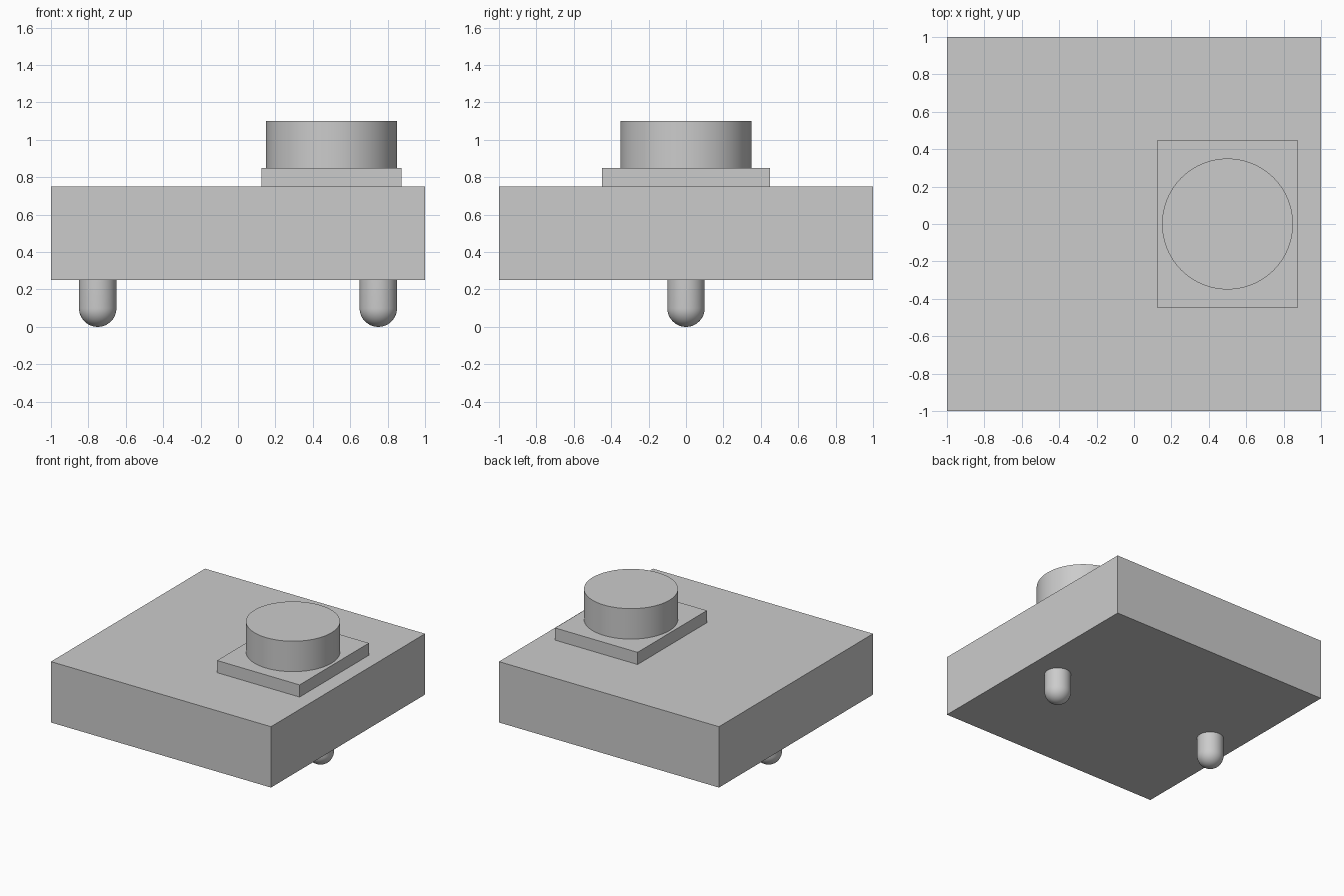
import bpy
import bmesh
import math
from mathutils import Matrix, Vector

cube = bpy.data.objects.get("Cube")
if cube:
    bpy.data.objects.remove(cube, do_unlink=True)

grey = bpy.data.materials.new("light grey")
grey.use_nodes = True
colour = (0.6, 0.6, 0.6, 1)
grey.diffuse_color = colour
grey.node_tree.nodes["Principled BSDF"].inputs["Base Color"].default_value = colour


def finish(name, bm, location, smooth=False):
    bmesh.ops.recalc_face_normals(bm, faces=bm.faces)
    mesh = bpy.data.meshes.new(name)
    bm.to_mesh(mesh)
    bm.free()
    mesh.materials.append(grey)
    obj = bpy.data.objects.new(name, mesh)
    obj.location = location
    bpy.context.collection.objects.link(obj)
    if smooth:
        bpy.ops.object.select_all(action="DESELECT")
        obj.select_set(True)
        bpy.context.view_layer.objects.active = obj
        bpy.ops.object.shade_smooth_by_angle(angle=math.radians(30))
    return obj


def box(name, size, location):
    bm = bmesh.new()
    bmesh.ops.create_cube(bm, size=1, matrix=Matrix.Diagonal((*size, 1)))
    return finish(name, bm, location)


def round_pin(name, radius, height, location):
    # Half outline from the domed tip up to the flat top, spun around z
    steps = 12
    outline = [(radius * math.sin(a), radius * (1 - math.cos(a)))
               for a in (math.pi / 2 * i / steps for i in range(steps + 1))]
    outline += [(radius, height), (0, height)]
    bm = bmesh.new()
    verts = [bm.verts.new((r, 0, z)) for r, z in outline]
    edges = [bm.edges.new(pair) for pair in zip(verts, verts[1:])]
    bmesh.ops.spin(bm, geom=verts + edges, cent=Vector(), axis=(0, 0, 1),
                   angle=math.tau, steps=48)
    bmesh.ops.remove_doubles(bm, verts=bm.verts, dist=0.0001)
    return finish(name, bm, location, smooth=True)


# Main slab and raised pad
box("body_block", (2, 2, 0.5), (0, 0, 0.5))
box("button_base", (0.75, 0.9, 0.1), (0.5, 0, 0.8))

# Round button
bm = bmesh.new()
bmesh.ops.create_cone(bm, cap_ends=True, segments=96, radius1=0.35,
                      radius2=0.35, depth=0.25)
finish("round_button", bm, (0.5, 0, 0.975), smooth=True)

# Pair of domed pins underneath
for side, x in (("left", 0.75), ("right", -0.75)):
    round_pin(side + "_pin", 0.1, 0.25, (x, 0, 0))
